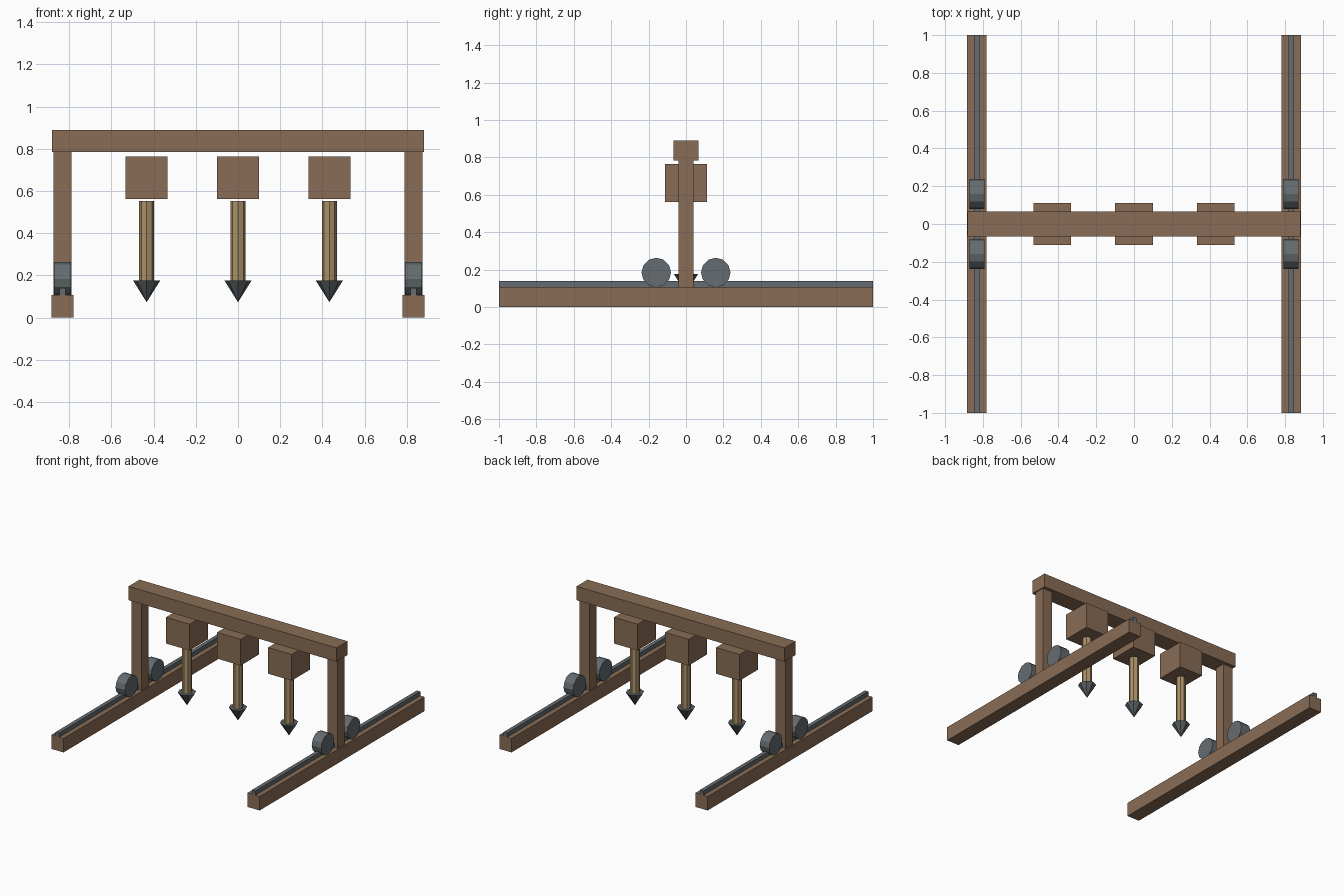
import bpy
from math import pi

if "Cube" in bpy.data.objects:
    bpy.data.objects.remove(bpy.data.objects["Cube"])


def material(name, rgb):
    m = bpy.data.materials.new(name)
    m.diffuse_color = (*rgb, 1)
    m.use_nodes = True
    m.node_tree.nodes["Principled BSDF"].inputs["Base Color"].default_value = m.diffuse_color
    return m


WOOD = material("brown_wood", (0.25, 0.15, 0.09))
POLE = material("pale_wood", (0.40, 0.28, 0.14))
STEEL = material("steel", (0.13, 0.15, 0.16))
DARK = material("dark_steel", (0.10, 0.115, 0.125))


def finish(name, mat):
    ob = bpy.context.object
    ob.name = name
    ob.data.materials.append(mat)
    return ob


def box(name, x, y, z, mat):
    """Box from (min, max) ranges on each axis."""
    bpy.ops.mesh.primitive_cube_add(size=1, location=[sum(r) / 2 for r in (x, y, z)])
    bpy.context.object.scale = [r[1] - r[0] for r in (x, y, z)]
    bpy.ops.object.transform_apply(location=False, rotation=False, scale=True)
    return finish(name, mat)


# Top beam
box("top_beam", (-0.882, 0.882), (-0.067, 0.067), (0.784, 0.89), WOOD)

# Track, posts and wheels on each side
for side, s in (("left", -1), ("right", 1)):
    cx = s * 0.832

    def span(w):
        return (cx - w / 2, cx + w / 2)

    box(f"{side}_track_beam", span(0.104), (-1, 1), (0, 0.107), WOOD)
    box(f"{side}_rail", span(0.03), (-1, 1), (0.107, 0.139), STEEL)
    box(f"{side}_post", span(0.085), (-0.041, 0.041), (0.107, 0.784), WOOD)
    for end, y in (("front", -0.159), ("back", 0.159)):
        bpy.ops.mesh.primitive_cylinder_add(
            vertices=12, radius=0.079, depth=0.08,
            location=(cx, y, 0.184), rotation=(0, pi / 2, 0))
        finish(f"{side}_{end}_wheel", STEEL)

# Hanging drop weights with spear shafts and tips
for i, x in enumerate((-0.433, 0, 0.433), 1):
    box(f"weight_block_{i}", (x - 0.1, x + 0.1), (-0.111, 0.111), (0.562, 0.763), WOOD)
    bpy.ops.mesh.primitive_cylinder_add(
        vertices=8, radius=0.036, depth=0.378, location=(x, 0, 0.363))
    finish(f"spear_shaft_{i}", POLE)
    bpy.ops.mesh.primitive_cone_add(
        vertices=8, radius1=0.064, radius2=0, depth=0.102,
        location=(x, 0, 0.124), rotation=(pi, 0, 0))
    finish(f"spear_tip_{i}", DARK)
